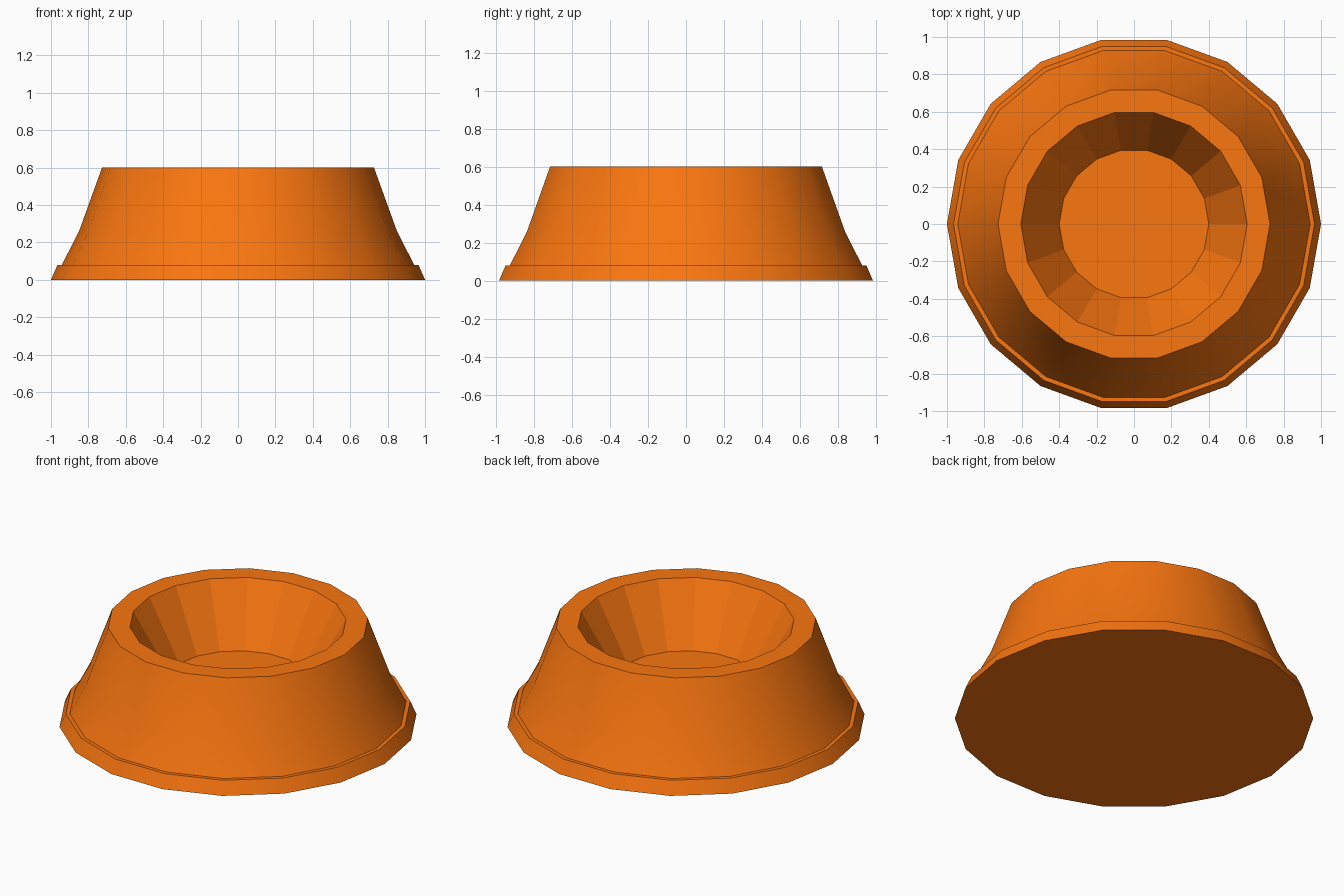
import bpy, bmesh
from math import cos, sin, tau, radians

if "Cube" in bpy.data.objects:
    bpy.data.objects.remove(bpy.data.objects["Cube"])

SIDES = 18

# (radius, z) from the base edge, up the outside, over the rim, down to the bowl floor
PROFILE = [(1.0, 0), (0.965, 0.08), (0.942, 0.08), (0.85, 0.26),
           (0.727, 0.6), (0.605, 0.6), (0.4, 0.243)]
SMOOTH_BANDS = {0, 2, 3}   # outer walls are smooth, the rim and bowl are faceted

bm = bmesh.new()
rings = [[bm.verts.new((r * cos(tau * i / SIDES), r * sin(tau * i / SIDES), z))
          for i in range(SIDES)] for r, z in PROFILE]

# Walls between neighbouring rings
for band, (low, high) in enumerate(zip(rings, rings[1:])):
    for i in range(SIDES):
        j = (i + 1) % SIDES
        face = bm.faces.new((low[i], low[j], high[j], high[i]))
        face.smooth = band in SMOOTH_BANDS

# Underside and bowl floor
bm.faces.new(rings[0][::-1])
bm.faces.new(rings[-1])

# Keep ring edges crisp where the profile turns sharply, and all bowl facets
for edge in bm.edges:
    flat = not all(f.smooth for f in edge.link_faces)
    edge.smooth = not (flat or edge.calc_face_angle(0) > radians(30))

mesh = bpy.data.meshes.new("pet_bowl")
bm.to_mesh(mesh)
bm.free()
bowl = bpy.data.objects.new("pet_bowl", mesh)
bpy.context.collection.objects.link(bowl)

# Orange plastic
mat = bpy.data.materials.new("orange")
mat.diffuse_color = (0.95, 0.18, 0.005, 1)
mat.use_nodes = True
mat.node_tree.nodes["Principled BSDF"].inputs["Base Color"].default_value = mat.diffuse_color
mesh.materials.append(mat)
